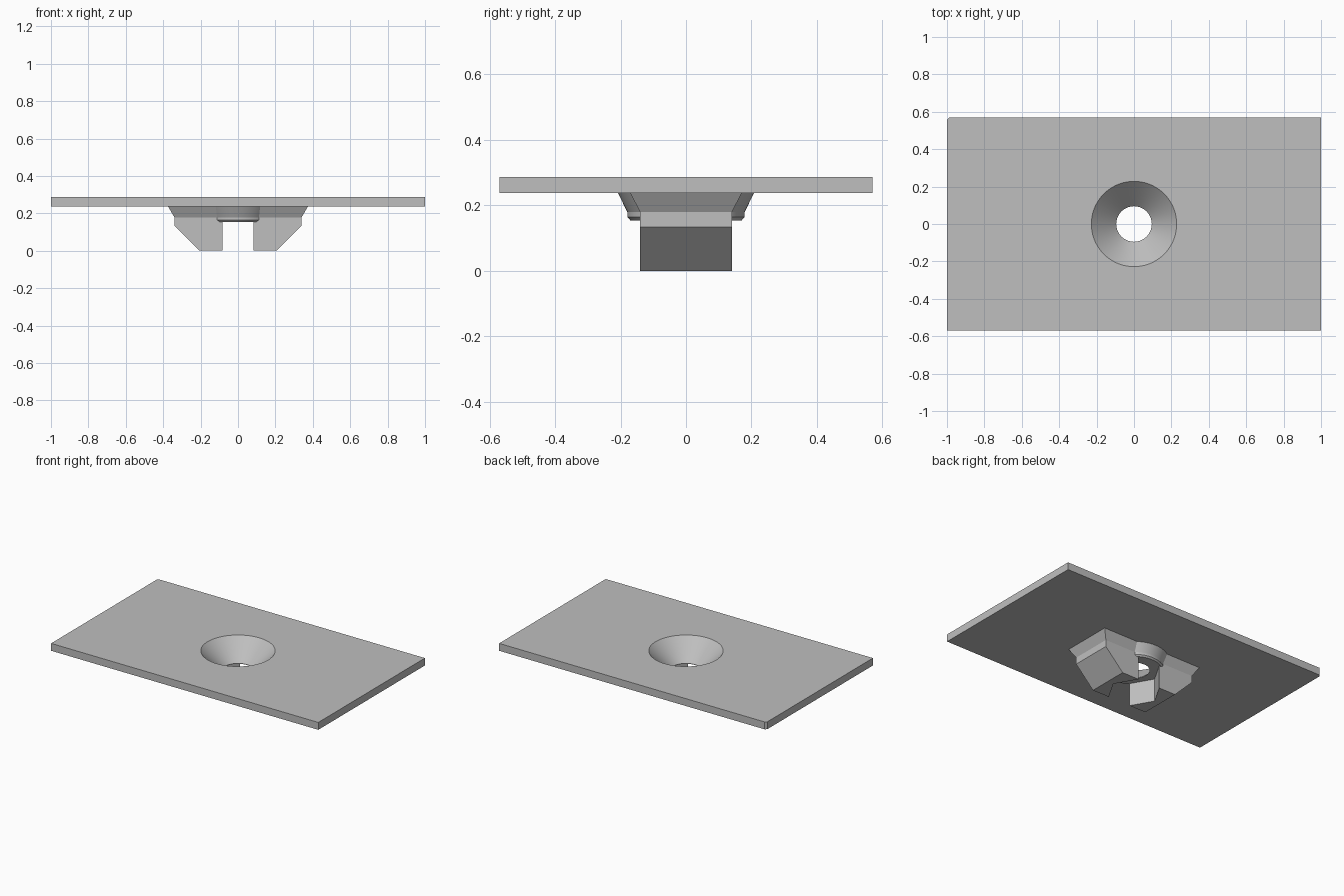
import bpy
import bmesh
from math import cos, sin, pi, radians

default = bpy.data.objects.get("Cube")
if default:
    bpy.data.objects.remove(default, do_unlink=True)

grey = bpy.data.materials.new("light grey")
grey.use_nodes = True
colour = (0.52, 0.52, 0.52, 1)
grey.diffuse_color = colour
grey.node_tree.nodes["Principled BSDF"].inputs["Base Color"].default_value = colour


def circle(r, sides=96):
    return [(r * cos(2 * pi * i / sides), r * sin(2 * pi * i / sides)) for i in range(sides)]


def rect(hx, hy):
    return [(hx, -hy), (hx, hy), (-hx, hy), (-hx, -hy)]


def loft(name, sections):
    """Closed solid through (outline, z) sections."""
    bm = bmesh.new()
    rings = [[bm.verts.new((x, y, z)) for x, y in outline] for outline, z in sections]
    for low, high in zip(rings, rings[1:]):
        n = len(low)
        for i in range(n):
            j = (i + 1) % n
            bm.faces.new((low[i], low[j], high[j], high[i]))
    bm.faces.new(rings[0][::-1])
    bm.faces.new(rings[-1])
    bmesh.ops.recalc_face_normals(bm, faces=bm.faces)
    mesh = bpy.data.meshes.new(name)
    bm.to_mesh(mesh)
    bm.free()
    obj = bpy.data.objects.new(name, mesh)
    obj.data.materials.append(grey)
    bpy.context.collection.objects.link(obj)
    return obj


def combine(target, other, operation):
    """Apply a boolean and discard the helper."""
    mod = target.modifiers.new(operation, "BOOLEAN")
    mod.operation = operation
    mod.solver = "EXACT"
    mod.object = other
    bpy.context.view_layer.objects.active = target
    bpy.ops.object.modifier_apply(modifier=mod.name)
    bpy.data.objects.remove(other, do_unlink=True)


# Flat plate with one slightly clipped corner
W, D, CLIP = 1.0, 0.57, 0.012
outline = [(W, -D), (W, D), (-W + CLIP, D), (-W, D - CLIP), (-W, -D)]
plate = loft("mounting_plate", [(outline, 0.237), (outline, 0.287)])

# Tapered legs with a flared root, split by a hexagonal pocket
legs = loft("legs", [(rect(0.207, 0.14), 0), (rect(0.34, 0.14), 0.134),
                     (rect(0.34, 0.14), 0.179), (rect(0.382, 0.177), 0.25)])
pocket = loft("hex_pocket", [(circle(0.163, 6), -0.1), (circle(0.163, 6), 0.2)])
combine(legs, pocket, "DIFFERENCE")

# Round boss with chamfered rim and flared root
boss = loft("boss", [(circle(0.17), 0.154), (circle(0.179), 0.164),
                     (circle(0.179), 0.179), (circle(0.214), 0.25)])
combine(legs, boss, "UNION")
combine(plate, legs, "UNION")

# Countersunk screw hole
sink = loft("countersink", [(circle(0.095), 0.1), (circle(0.095), 0.157),
                            (circle(0.228), 0.287), (circle(0.248), 0.307)])
combine(plate, sink, "DIFFERENCE")

bpy.ops.object.select_all(action="DESELECT")
plate.select_set(True)
bpy.context.view_layer.objects.active = plate
bpy.ops.object.shade_smooth_by_angle(angle=radians(20))
